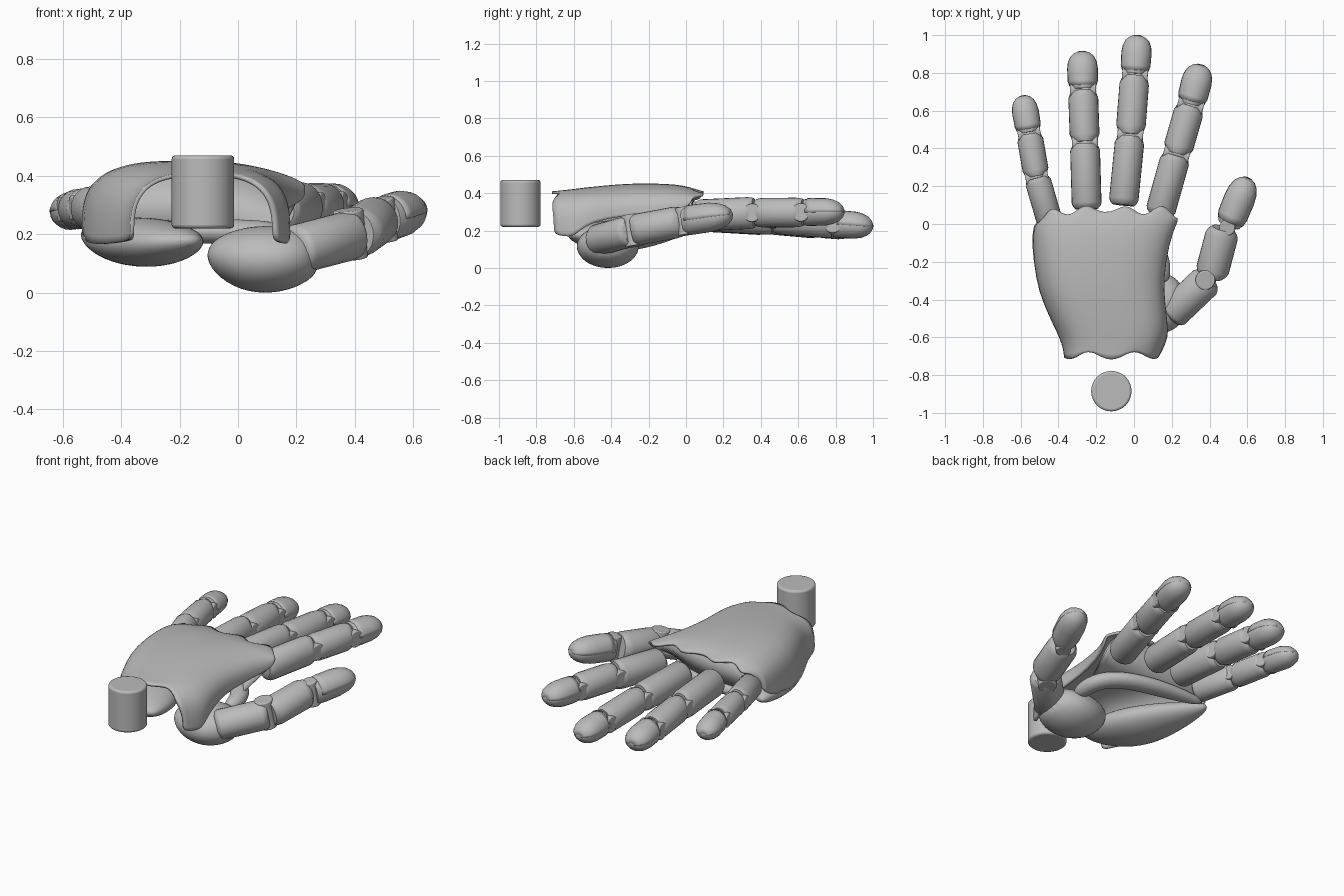
import bpy, bmesh
from math import sin, cos, pi, copysign
from mathutils import Vector

if "Cube" in bpy.data.objects:
    bpy.data.objects.remove(bpy.data.objects["Cube"])

grey = bpy.data.materials.new("plain_grey")
grey.use_nodes = True
grey.diffuse_color = (0.5, 0.5, 0.5, 1)
grey.node_tree.nodes["Principled BSDF"].inputs["Base Color"].default_value = (0.5, 0.5, 0.5, 1)


def finish(bm, name, angle=40, thick=0, subdivide=0, bevel=0):
    """Turn a bmesh into a smooth shaded grey object."""
    mesh = bpy.data.meshes.new(name)
    bm.to_mesh(mesh)
    bm.free()
    mesh.materials.append(grey)
    ob = bpy.data.objects.new(name, mesh)
    bpy.context.collection.objects.link(ob)
    bpy.ops.object.select_all(action='DESELECT')
    ob.select_set(True)
    bpy.context.view_layer.objects.active = ob
    bpy.ops.object.shade_smooth_by_angle(angle=angle * pi / 180)
    if subdivide:
        ob.modifiers.new("smooth", 'SUBSURF').levels = subdivide
        ob.modifiers["smooth"].render_levels = subdivide
    if thick:
        wall = ob.modifiers.new("wall", 'SOLIDIFY')
        wall.thickness = thick
        wall.offset = -1
    if bevel:
        edge = ob.modifiers.new("edge", 'BEVEL')
        edge.width = bevel
        edge.segments = 3
    return ob


def skin(bm, rows, closed):
    """Join rows of vertices with quads."""
    for a, b in zip(rows, rows[1:]):
        n = len(a)
        for j in range(n if closed else n - 1):
            k = (j + 1) % n
            bm.faces.new((a[j], b[j], b[k], a[k]))


def sweep(name, stations, half=False, sides=24, **kw):
    """Oval sections (centre, half width, half height) along a path."""
    bm = bmesh.new()
    rows = []
    pts = [Vector(s[0]) for s in stations]
    for i, (c, w, h) in enumerate(stations):
        d = (pts[min(i + 1, len(pts) - 1)] - pts[max(i - 1, 0)]).normalized()
        side = d.cross(Vector((0, 0, 1))).normalized()
        up = side.cross(d)
        count = sides // 2 + 1 if half else sides
        ring = [2 * pi * j / sides for j in range(count)]
        rows.append([bm.verts.new(pts[i] + side * cos(a) * w + up * sin(a) * h) for a in ring])
    skin(bm, rows, not half)
    if not half:
        bm.faces.new(rows[0])
        bm.faces.new(rows[-1])
        bmesh.ops.recalc_face_normals(bm, faces=bm.faces)
    return finish(bm, name, **kw)


def bone(name, a, b, w, h, profile, **kw):
    """Straight finger part, with a (position, width, height) profile."""
    a, b = Vector(a), Vector(b)
    return sweep(name, [(a.lerp(b, t), w * p, h * q) for t, p, q in profile], **kw)


def cylinder(name, centre, axis, radius, depth, bevel=0.006):
    bm = bmesh.new()
    bmesh.ops.create_cone(bm, cap_ends=True, segments=32, radius1=radius, radius2=radius, depth=depth)
    turn = Vector((0, 0, 1)).rotation_difference(Vector(axis))
    bmesh.ops.rotate(bm, verts=bm.verts, matrix=turn.to_matrix())
    bmesh.ops.translate(bm, verts=bm.verts, vec=Vector(centre))
    return finish(bm, name, bevel=bevel)


ROOT = [(0, .75, .7), (.04, .92, .9), (.09, 1, 1), (.88, 1, 1), (.94, .9, .98), (.985, .7, .93)]
MIDDLE = [(.015, .68, .9), (.08, .88, .97), (.16, 1, 1), (.84, 1, 1), (.92, .9, .97), (.985, .7, .92)]
TIP = [(.02, .72, .96), (.1, .88, 1), (.22, .98, 1), (.55, 1, .98), (.72, .94, .88),
       (.86, .78, .7), (.95, .52, .45), (1, .2, .15)]
COVER = [(t, p * 1.03, q * 1.05) for t, p, q in TIP[1:]]

# Fingers: base, two joints, tip, radius
fingers = {
    "little": ((-.445, .01, .28), (-.515, .25, .29), (-.555, .48, .285), (-.59, .68, .27), .069),
    "ring": ((-.25, .08, .28), (-.26, .43, .26), (-.27, .71, .235), (-.275, .915, .215), .079),
    "middle": ((-.057, .1, .28), (-.02, .47, .26), (.005, .79, .235), (.02, 1, .22), .078),
    "index": ((.135, .05, .28), (.225, .37, .295), (.3, .63, .297), (.355, .845, .3), .079),
}
for name, (base, j1, j2, tip, r) in fingers.items():
    bone(name + "_lower_bone", base, j1, r, r * 1.08, ROOT)
    bone(name + "_middle_bone", j1, j2, r, r, MIDDLE)
    bone(name + "_fingertip", j2, tip, r, r * .92, TIP)
    bone(name + "_fingertip_cover", j2, tip, r, r * .92, COVER, half=True, thick=.006)
    along = Vector(tip) - Vector(base)
    across = along.cross(Vector((0, 0, 1)))
    for n, joint in enumerate((j1, j2)):
        cylinder(f"{name}_joint_{n + 1}", joint, across, r * .62, r * 1.75)

# Thumb
t0, t1, t2, t3 = (.19, -.485, .145), (.4, -.285, .2), (.5, -.01, .25), (.605, .245, .285)
bone("thumb_lower_bone", t0, t1, .088, .085, ROOT)
bone("thumb_middle_bone", (.405, -.285, .2), (.475, -.02, .25), .088, .085, MIDDLE)
bone("thumb_tip", t2, t3, .08, .078, TIP)
bone("thumb_tip_cover", t2, t3, .08, .078, COVER, half=True, thick=.006)
cylinder("thumb_joint_1", (.385, -.285, .2), (-.1, -.15, 1), .052, .17)
cylinder("thumb_joint_2", (.5, -.01, .25), (-.1, -.15, 1), .042, .15)

# Palm pads
sweep("thumb_pad", [((-.1, -.4, .15), .03, .02), ((-.07, -.405, .135), .11, .07),
                    ((.02, -.415, .115), .16, .115), ((.12, -.42, .112), .175, .12),
                    ((.2, -.415, .125), .155, .105), ((.27, -.41, .145), .09, .07)],
      sides=16, subdivide=2)
sweep("outer_pad", [((-.14, -.62, .18), .02, .015), ((-.19, -.57, .175), .1, .05),
                    ((-.27, -.45, .17), .16, .085), ((-.35, -.32, .173), .165, .088),
                    ((-.42, -.18, .185), .125, .07), ((-.49, -.05, .2), .06, .04),
                    ((-.515, .01, .205), .015, .015)],
      sides=16, subdivide=2)
sweep("knuckle_bar", [((.15, -.32, .17), .04, .04), ((.15, -.2, .19), .055, .045),
                      ((.09, -.1, .205), .06, .045), ((-.07, -.035, .21), .06, .045),
                      ((-.27, -.005, .21), .055, .04), ((-.48, .02, .21), .02, .025)],
      sides=12, subdivide=2)

# Sloping underside from the shell's back edge down to the knuckle bar
bm = bmesh.new()
rows = [[], []]
for j in range(29):
    f = j / 28
    arch = (1 - (2 * f - 1) ** 4) ** .5
    rows[0].append(bm.verts.new((-.475 + .68 * f, .02 + .02 * arch, .32 + .085 * arch)))
    rows[1].append(bm.verts.new((-.48 + .63 * f, -.2 * f ** 4, .21)))
skin(bm, rows, False)
finish(bm, "knuckle_underside", thick=.01)

# Hand shell: y, left x, right x, top z, left edge z, right edge z
shell = [(-.7, -.37, .13, .41, .19, .18), (-.66, -.375, .155, .415, .18, .17),
         (-.6, -.395, .18, .422, .175, .165), (-.54, -.425, .18, .43, .17, .23),
         (-.42, -.48, .165, .442, .165, .265), (-.3, -.52, .155, .452, .17, .28),
         (-.1, -.54, .185, .452, .2, .295), (0, -.53, .225, .438, .25, .32),
         (.04, -.5, .23, .425, .29, .34), (.075, -.48, .23, .41, .32, .355)]
bm = bmesh.new()
rows = []
columns = 40
for i, (y, xa, xb, top, za, zb) in enumerate(shell):
    row = []
    for j in range(columns + 1):
        f = j / columns
        a = pi * (1 - f)
        c, s = cos(a), max(sin(a), 0)
        x = (xa + xb) / 2 + (xb - xa) / 2 * copysign(abs(c) ** .66, c)
        low = za + (zb - za) * f
        yy = y
        if i == 0:
            yy += .015 * abs(c) ** 6 - .022 * cos(2 * pi * (x + .12) / .24)
        elif i == len(shell) - 2:
            yy -= .03 * abs(c) ** 6
        elif i == len(shell) - 1:
            yy += .025 * cos(2 * pi * (x + .05) / .2) * (1 - abs(c) ** 8) - .045 * abs(c) ** 6
        row.append(bm.verts.new((x, yy, low + (top - low) * s ** .66)))
    rows.append(row)
skin(bm, rows, False)
bmesh.ops.reverse_faces(bm, faces=bm.faces)
finish(bm, "hand_shell", subdivide=1, thick=.014)

# Wrist post
cylinder("wrist_post", (-.12, -.885, .345), (0, 0, 1), .107, .25, bevel=.012)
